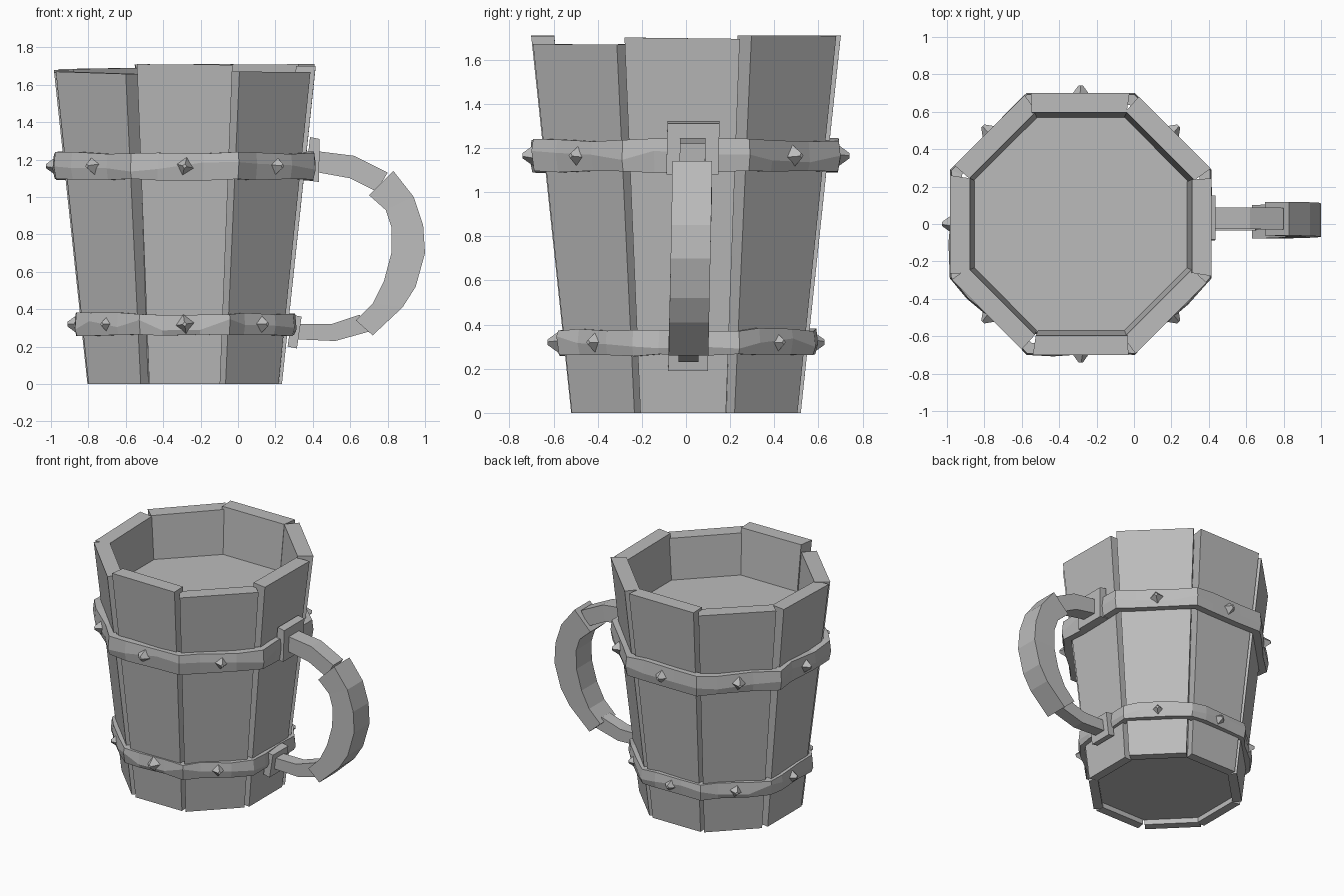
import bpy, bmesh, math, random
from mathutils import Vector, Matrix

random.seed(4)
if "Cube" in bpy.data.objects:
    bpy.data.objects.remove(bpy.data.objects["Cube"])

grey = bpy.data.materials.new("mid_grey")
grey.use_nodes = True
COLOUR = (0.5, 0.5, 0.5, 1)
grey.diffuse_color = COLOUR
grey.node_tree.nodes["Principled BSDF"].inputs["Base Color"].default_value = COLOUR

CX = -0.285
TAN = math.tan(math.pi / 8)


def finish(bm, name):
    bmesh.ops.recalc_face_normals(bm, faces=bm.faces)
    mesh = bpy.data.meshes.new(name)
    bm.to_mesh(mesh)
    bm.free()
    mesh.materials.append(grey)
    obj = bpy.data.objects.new(name, mesh)
    bpy.context.collection.objects.link(obj)
    return obj


def loft(name, rings, closed=False):
    """Skin equal-length point rings; cap the ends unless closed."""
    bm = bmesh.new()
    rows = [[bm.verts.new(p) for p in ring] for ring in rings]
    n = len(rows[0])
    pairs = list(zip(rows, rows[1:])) + ([(rows[-1], rows[0])] if closed else [])
    for a, b in pairs:
        for i in range(n):
            j = (i + 1) % n
            bm.faces.new((a[i], a[j], b[j], b[i]))
    if not closed:
        bm.faces.new(rows[0])
        bm.faces.new(rows[-1])
    return finish(bm, name)


def wall(z):
    """Outer wall distance from the mug axis at height z."""
    return 0.52 + 0.106 * z


def side_point(k, t, dist, z):
    """Point on side k (0 = front, counter-clockwise), t along, dist outward."""
    a = -math.pi / 2 + k * math.pi / 4
    return Vector((CX + dist * math.cos(a) - t * math.sin(a),
                   dist * math.sin(a) + t * math.cos(a), z))


# Staves: left end, right end (fractions of the side), top height
staves = [(-.88, .88, 1.71), (-.98, .88, 1.67), (-.96, .84, 1.70), (-.97, .9, 1.71),
          (-.9, .92, 1.71), (-.95, .88, 1.69), (-.9, .92, 1.68), (-.96, .87, 1.67)]
for k, (left, right, top) in enumerate(staves):
    rings = []
    for z, thick in ((0, .065), (top, .105)):
        d = wall(z)
        half = d * TAN
        dip = random.uniform(0, .015) if z else 0
        rings.append([side_point(k, left * half, d, z),
                      side_point(k, right * half, d, z - dip),
                      side_point(k, right * half * .98, d - thick, z - dip),
                      side_point(k, left * half * .94, d - thick, z)])
    loft(f"stave_{k + 1}", rings)

# Filled core, giving the recessed base and the drink surface
core = []
for z, inset in ((.04, .06), (1.37, .09)):
    d = wall(z) - inset
    core.append([side_point(k, d * TAN, d, z) for k in range(8)])
loft("core", core)


# Hoops with hammered, uneven facets and studs
def hoop(name, low, high, dist):
    rings = []
    for k in range(8):
        for t in (-.5, .35, 1):
            d = dist + (random.uniform(-.02, .01) if t < 1 else -.005)
            lo = low + random.uniform(-.004, .008)
            hi = high + random.uniform(-.012, .004)
            ring = []
            for dd, z in ((dist - .07, lo), (d - .012, lo), (d, (lo + hi) / 2 + random.uniform(-.03, .03)),
                          (d - .008, hi), (dist - .07, hi)):
                ring.append(side_point(k, t * dd * TAN, dd, z))
            rings.append(ring)
    loft(name, rings, closed=True)
    for k in range(8):
        if k == 2:
            continue
        bm = bmesh.new()
        bmesh.ops.create_cone(bm, cap_ends=True, segments=4, radius1=.052, radius2=.012, depth=.055)
        a = -math.pi / 2 + k * math.pi / 4
        out = Vector((math.cos(a), math.sin(a), 0))
        turn = out.to_track_quat('Z', 'Y').to_matrix().to_4x4()
        spin = Matrix.Rotation(random.uniform(-.25, .25), 4, 'Z')
        spot = Matrix.Translation(side_point(k, 0, dist + .008, (low + high) / 2))
        bmesh.ops.transform(bm, matrix=spot @ turn @ spin, verts=bm.verts)
        finish(bm, f"{name}_stud_{k + 1}")


hoop("upper_hoop", 1.09, 1.24, .705)
hoop("lower_hoop", .26, .38, .592)


# Handle parts: outer and inner outlines in x, z, given a width
def bar(name, outer, inner, half):
    rings = []
    for (xo, zo), (xi, zi) in zip(outer, inner):
        y = .005 + .022 * (zo + zi) / 2
        rings.append([(xo, y - half, zo), (xo, y + half, zo),
                      (xi, y + half, zi), (xi, y - half, zi)])
    loft(name, rings)


bar("handle_grip",
    [(.83, 1.14), (.94, 1.0), (.99, .85), (1.0, .70), (.95, .52), (.88, .41), (.72, .26)],
    [(.70, 1.01), (.79, .93), (.82, .84), (.82, .70), (.78, .55), (.72, .43), (.63, .34)], .09)
bar("handle_upper_arm",
    [(.38, 1.25), (.62, 1.22), (.80, 1.13)],
    [(.38, 1.14), (.60, 1.10), (.74, 1.03)], .058)
bar("handle_lower_arm",
    [(.29, .24), (.52, .23), (.70, .28)],
    [(.29, .32), (.50, .32), (.65, .37)], .046)
bar("upper_mount", [(.385, 1.32), (.36, 1.09)], [(.437, 1.31), (.432, 1.08)], .118)
bar("lower_mount", [(.29, .37), (.265, .2)], [(.34, .36), (.315, .19)], .09)
